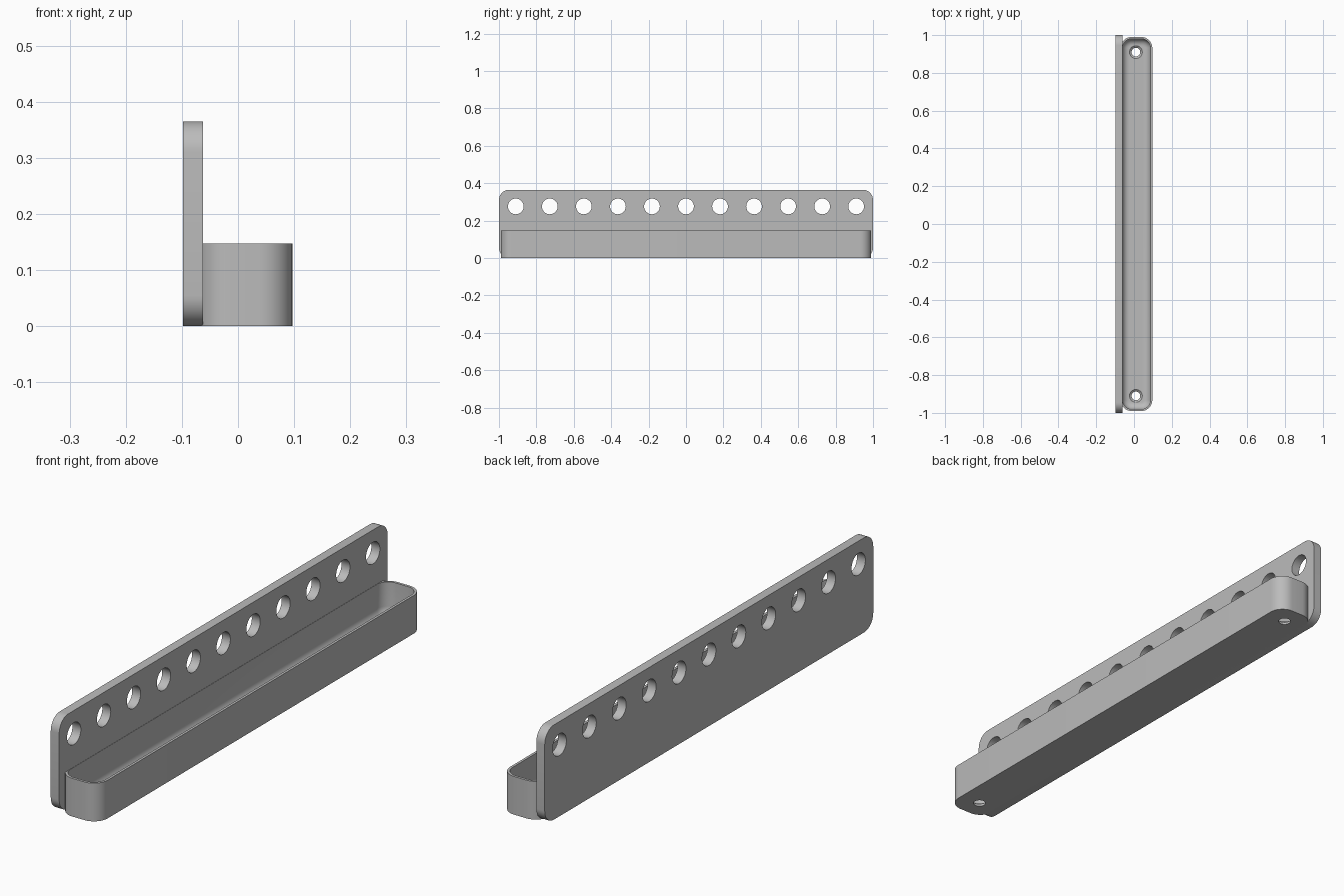
import bpy, bmesh
from math import sin, cos, pi, radians
from mathutils import Matrix

cube = bpy.data.objects.get("Cube")
if cube:
    bpy.data.objects.remove(cube, do_unlink=True)

grey = bpy.data.materials.new("plain grey")
grey.use_nodes = True
grey.diffuse_color = (0.5, 0.5, 0.5, 1)
grey.node_tree.nodes["Principled BSDF"].inputs["Base Color"].default_value = (0.5, 0.5, 0.5, 1)


def rounded_rect(u0, u1, v0, v1, r, seg=10):
    """Counter-clockwise outline with rounded corners."""
    centres = [(u1 - r, v1 - r), (u0 + r, v1 - r), (u0 + r, v0 + r), (u1 - r, v0 + r)]
    return [(cu + r * cos((q + i / seg) * pi / 2), cv + r * sin((q + i / seg) * pi / 2))
            for q, (cu, cv) in enumerate(centres) for i in range(seg + 1)]


def loft(name, rings):
    """Skin a list of matching 3D rings and cap both ends."""
    bm = bmesh.new()
    loops = [[bm.verts.new(p) for p in ring] for ring in rings]
    n = len(loops[0])
    for a, b in zip(loops, loops[1:]):
        for i in range(n):
            j = (i + 1) % n
            bm.faces.new((a[i], a[j], b[j], b[i]))
    bm.faces.new(loops[0][::-1])
    bm.faces.new(loops[-1])
    bmesh.ops.recalc_face_normals(bm, faces=bm.faces)
    mesh = bpy.data.meshes.new(name)
    bm.to_mesh(mesh)
    bm.free()
    mesh.materials.append(grey)
    obj = bpy.data.objects.new(name, mesh)
    bpy.context.collection.objects.link(obj)
    return obj


def cones(name, specs):
    """One cutter object from (matrix, lower radius, upper radius, depth)."""
    bm = bmesh.new()
    for matrix, r1, r2, depth in specs:
        bmesh.ops.create_cone(bm, cap_ends=True, segments=40, radius1=r1,
                              radius2=r2, depth=depth, matrix=matrix)
    mesh = bpy.data.meshes.new(name)
    bm.to_mesh(mesh)
    bm.free()
    mesh.materials.append(grey)
    obj = bpy.data.objects.new(name, mesh)
    bpy.context.collection.objects.link(obj)
    obj.hide_render = True
    return obj


def cut(obj, cutter):
    bpy.ops.object.select_all(action='DESELECT')
    bpy.context.view_layer.objects.active = obj
    obj.select_set(True)
    mod = obj.modifiers.new("holes", 'BOOLEAN')
    mod.operation = 'DIFFERENCE'
    mod.solver = 'EXACT'
    mod.object = cutter
    bpy.ops.object.modifier_apply(modifier=mod.name)
    bpy.data.objects.remove(cutter, do_unlink=True)


def smooth(obj):
    bpy.ops.object.select_all(action='DESELECT')
    bpy.context.view_layer.objects.active = obj
    obj.select_set(True)
    bpy.ops.object.shade_smooth_by_angle(angle=radians(30))


# Upright back plate with a row of round holes
outline = rounded_rect(-1, 1, 0, 0.365, 0.055)
plate = loft("back_plate", [[(x, y, z) for y, z in outline] for x in (-0.098, -0.062)])
cut(plate, cones("plate_holes", [
    (Matrix.Translation((-0.08, i * 0.182, 0.276)) @ Matrix.Rotation(pi / 2, 4, 'Y'),
     0.042, 0.042, 0.2) for i in range(-5, 6)]))
smooth(plate)

# Tray: outer wall, rim, inner wall and filleted floor
WALL, TOP, FLOOR, FILLET = 0.01, 0.147, 0.018, 0.036


def tray_ring(inset, z):
    return [(x, y, z) for x, y in rounded_rect(
        -0.071 + inset, 0.097 - inset, -0.99 + inset, 0.99 - inset, 0.058 - inset)]


rings = [tray_ring(0, 0), tray_ring(0, TOP), tray_ring(WALL, TOP)]
for k in range(9):
    a = k / 8 * pi / 2
    rings.append(tray_ring(WALL + FILLET * (1 - cos(a)), FLOOR + FILLET * (1 - sin(a))))
tray = loft("tray", rings)

# Countersunk screw holes near both ends of the tray
for side in (-1, 1):
    y = side * 0.91
    cut(tray, cones("screw_hole", [(Matrix.Translation((0.01, y, 0)), 0.023, 0.023, 0.1)]))
    cut(tray, cones("countersink", [(Matrix.Translation((0.01, y, 0.014)), 0.019, 0.039, 0.016)]))
smooth(tray)
